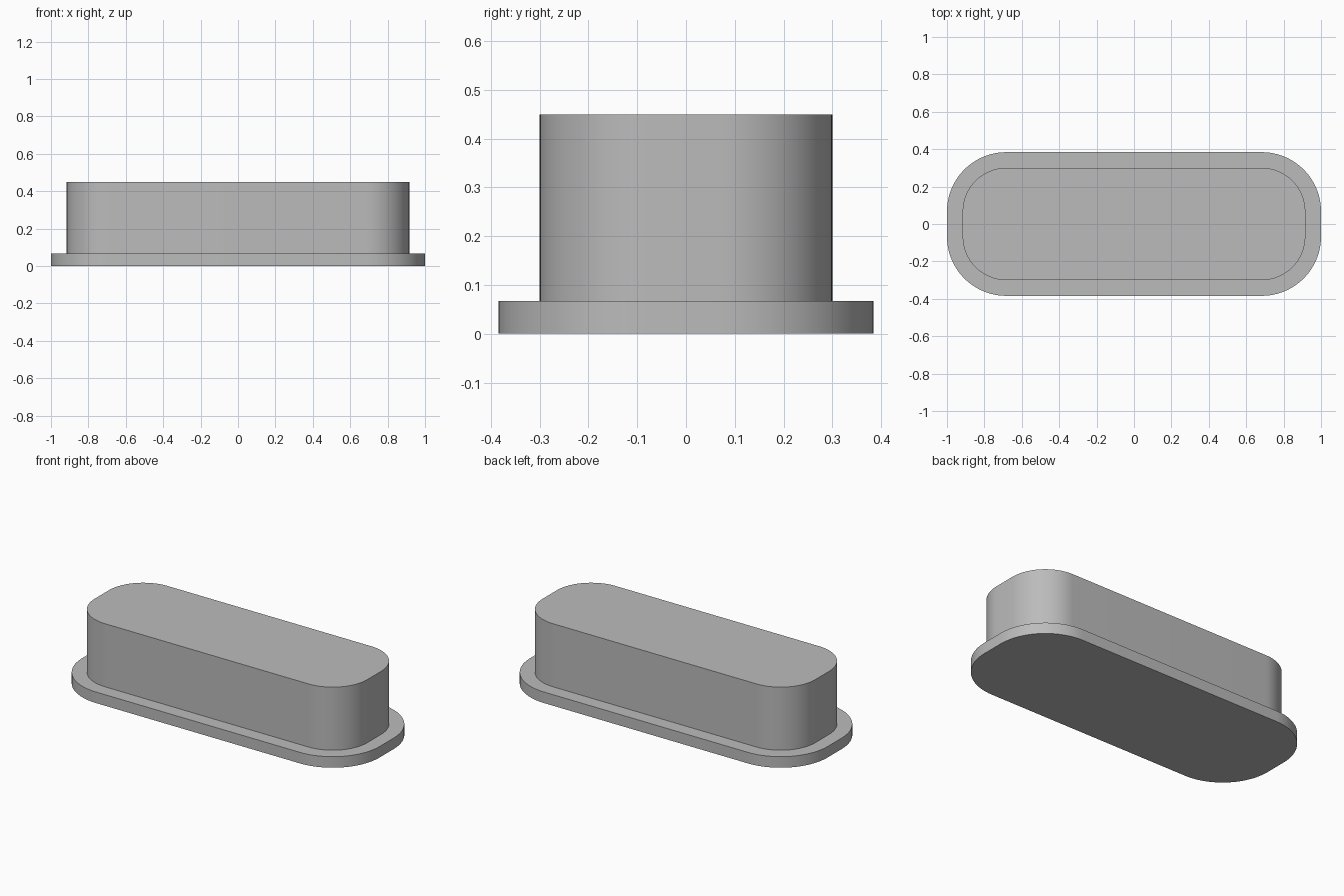
import bpy
import bmesh
from math import cos, sin, pi

cube = bpy.data.objects.get("Cube")
if cube:
    bpy.data.objects.remove(cube, do_unlink=True)

# Single grey material
grey = bpy.data.materials.new("plain grey")
grey.use_nodes = True
colour = (0.5, 0.5, 0.5, 1)
grey.diffuse_color = colour
grey.node_tree.nodes["Principled BSDF"].inputs["Base Color"].default_value = colour

CORNER_X, CORNER_Y = 0.683, 0.067  # shared corner arc centres
STEPS = 24


def outline(radius):
    """Rounded rectangle, counter-clockwise."""
    points = []
    for quarter, (sx, sy) in enumerate([(1, 1), (-1, 1), (-1, -1), (1, -1)]):
        for i in range(STEPS + 1):
            a = (quarter + i / STEPS) * pi / 2
            points.append((sx * CORNER_X + radius * cos(a),
                           sy * CORNER_Y + radius * sin(a)))
    return points


def ring(bm, radius, z):
    return [bm.verts.new((x, y, z)) for x, y in outline(radius)]


def bridge(bm, lower, upper):
    n = len(lower)
    for i in range(n):
        j = (i + 1) % n
        bm.faces.new((lower[i], lower[j], upper[j], upper[i]))


# Stepped solid: wide flange below, narrower block above
bm = bmesh.new()
rings = [ring(bm, r, z) for r, z in
         [(0.317, 0), (0.317, 0.067), (0.233, 0.067), (0.233, 0.45)]]
for lower, upper in zip(rings, rings[1:]):
    bridge(bm, lower, upper)
bm.faces.new(reversed(rings[0]))
bm.faces.new(rings[-1])

mesh = bpy.data.meshes.new("flanged_block")
bm.to_mesh(mesh)
bm.free()
mesh.materials.append(grey)
block = bpy.data.objects.new("flanged_block", mesh)
bpy.context.collection.objects.link(block)

# Smooth round corners, crisp rims
bpy.ops.object.select_all(action="DESELECT")
block.select_set(True)
bpy.context.view_layer.objects.active = block
bpy.ops.object.shade_smooth_by_angle(angle=pi / 6)
